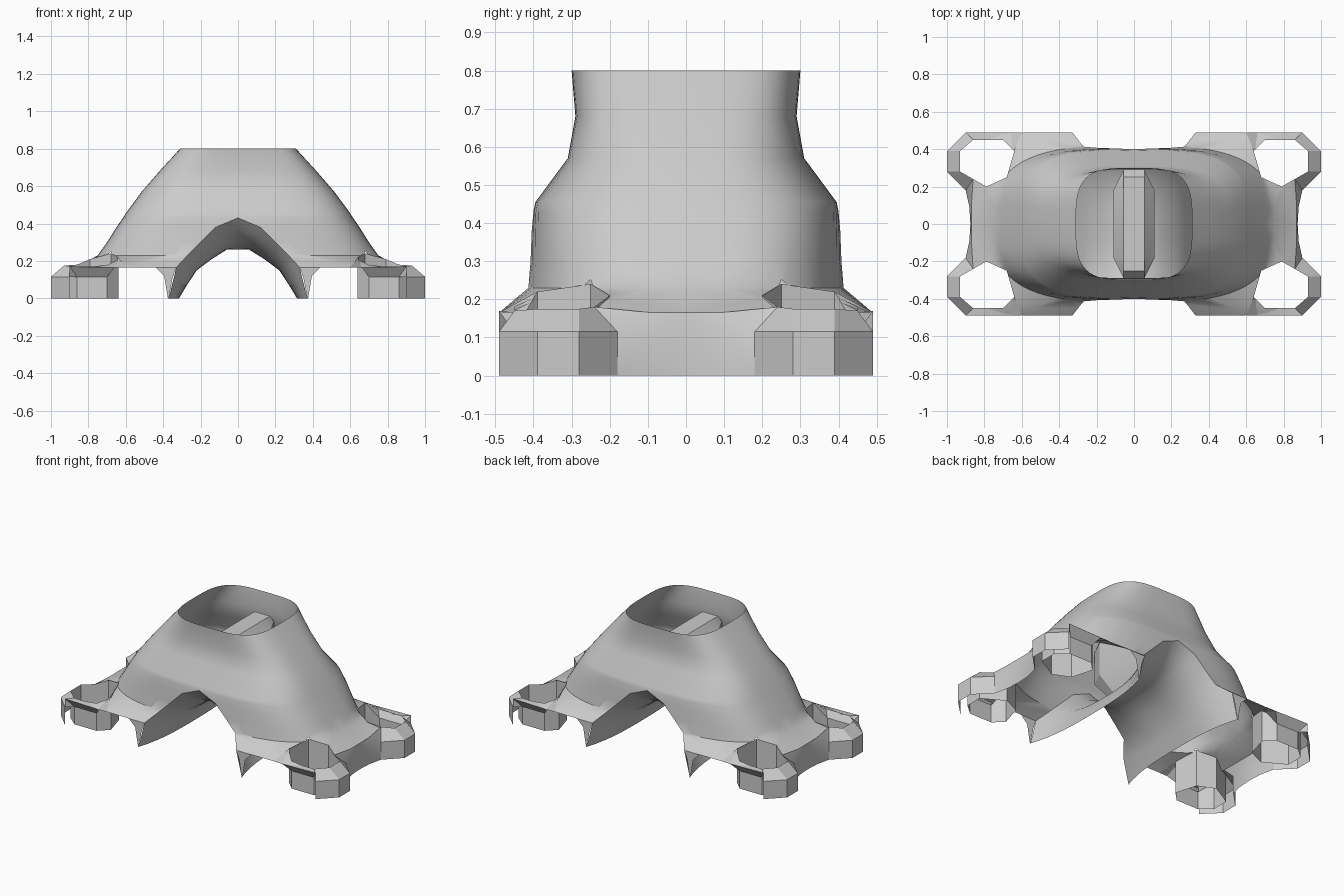
import bpy, bmesh, math
from mathutils import Vector

cube = bpy.data.objects.get("Cube")
if cube:
    bpy.data.objects.remove(cube, do_unlink=True)

grey = bpy.data.materials.new("plain_grey")
grey.use_nodes = True
colour = (0.6, 0.6, 0.6, 1)
grey.diffuse_color = colour
grey.node_tree.nodes["Principled BSDF"].inputs["Base Color"].default_value = colour


def loft(bm, rows, closed=False):
    """Skin a list of point rows with quads."""
    grid = [[bm.verts.new(p) for p in row] for row in rows]
    for a, b in zip(grid, grid[1:]):
        n = len(a)
        for i in range(n if closed else n - 1):
            j = (i + 1) % n
            bm.faces.new((a[i], a[j], b[j], b[i]))
    return grid


def finish(name, bm, angle=30, mirror=True):
    """Turn a bmesh into a named part, mirrored to all four quarters."""
    bmesh.ops.remove_doubles(bm, verts=bm.verts, dist=0.001)
    bmesh.ops.recalc_face_normals(bm, faces=bm.faces)
    mesh = bpy.data.meshes.new(name)
    bm.to_mesh(mesh)
    bm.free()
    mesh.materials.append(grey)
    ob = bpy.data.objects.new(name, mesh)
    bpy.context.collection.objects.link(ob)
    bpy.ops.object.select_all(action="DESELECT")
    ob.select_set(True)
    bpy.context.view_layer.objects.active = ob
    bpy.ops.object.shade_smooth_by_angle(angle=math.radians(angle))
    if mirror:
        mod = ob.modifiers.new("quarters", "MIRROR")
        mod.use_axis = (True, True, False)
        mod.merge_threshold = 0.002


# Octagonal lug hole, counter-clockwise in plan, with the wall height at each corner
HOLE = [(.93, .28, .175), (.93, .39, .175), (.86, .45, .115), (.70, .45, .115),
        (.64, .39, .22), (.68, .25, .24), (.79, .20, .21), (.86, .24, .18)]

# Body levels: height, half width, half depth, arch half width, squareness
LEVELS = [(.80, .31, .30, 0, 3.5), (.68, .42, .29, 0, 3.4),
          (.57, .515, .31, 0, 3.3), (.455, .60, .395, 0, 3.3),
          (.43, .615, .40, 0, 3.3), (.38, .65, .405, .12, 3.3),
          (.30, .70, .41, .20, 3.2), (.23, .75, .42, .27, 3),
          (.165, .87, .49, .33, 9)]


def section(z, a, b, arch, n, steps=14):
    """Quarter outline from the arch edge round to the outer side."""
    start = math.acos((arch / a) ** (n / 2))
    row = []
    for i in range(steps + 1):
        t = start * (1 - i / steps)
        x = a * max(math.cos(t), 0) ** (2 / n)
        y = b * max(math.sin(t), 0) ** (2 / n)
        row.append(Vector((x, y, z)))
    row[0].x, row[-1].y = arch, 0
    return row


body_rows = [section(*level) for level in LEVELS]

# Outer shell, with the lug hole cut through its flared skirt
bm = bmesh.new()
loft(bm, body_rows)
pairs = list(zip(HOLE, HOLE[1:] + HOLE[:1]))
for p, q in pairs:
    near = [f for f in bm.faces if max(v.co.z for v in f.verts) < .32]
    geom = set(near) | {e for f in near for e in f.edges} | {v for f in near for v in f.verts}
    bmesh.ops.bisect_plane(bm, geom=list(geom), plane_co=(p[0], p[1], 0),
                           plane_no=(q[1] - p[1], p[0] - q[0], 0))


def in_hole(c):
    return all((q[0] - p[0]) * (c.y - p[1]) - (q[1] - p[1]) * (c.x - p[0]) > 0
               for p, q in pairs)


bmesh.ops.delete(bm, geom=[f for f in bm.faces if in_hole(f.calc_center_median())],
                 context="FACES")
finish("arched_body", bm, 50)

# Saddle under the arch, joining the two legs and reaching the inner feet
edge = [Vector((.37, .49, 0)), body_rows[-1][0]]
edge += [row[0] for row in reversed(body_rows[4:-1])]
middle = [(.315, 0), (.27, .075), (.22, .15), (.14, .21), (.06, .26), (0, .26)]
rows = []
for k in range(9):
    s = k / 8
    rows.append([Vector((m[0] + (e.x - m[0]) * s ** 3, e.y * s, m[1] + (e.z - m[1]) * s ** 3))
                 for m, e in zip(middle, edge)])
bm = bmesh.new()
loft(bm, rows)
finish("arch_saddle", bm, 50)

# Small webs from the skirt edge down to the pointed inner feet
bm = bmesh.new()
loft(bm, [[(.37, .49, 0), (.35, .488, .11), (.33, .49, .165)],
          [(.375, .49, 0), (.395, .49, .12), (.44, .49, .165)]])
finish("foot_web", bm)

# Outer lug wall with its sloping rim, running on to the middle of the side
wall = [(.90, .49), (1, .39), (1, .28), (.90, .18), (.88, .09), (.875, 0)]
rim = [(.86, .45, .17), (.93, .39, .175), (.93, .28, .175), (.86, .24, .18),
       (.87, .09, .165), (.87, 0, .165)]
bm = bmesh.new()
loft(bm, [[(x, y, 0) for x, y in wall], [(x, y, .115) for x, y in wall], rim])
finish("lug_wall", bm)

# Lug socket, closed all the way round
bm = bmesh.new()
loft(bm, [[(x, y, 0) for x, y, z in HOLE], HOLE], closed=True)
finish("lug_socket", bm, 20)

# Overhanging lip from the socket front out to the skirt edge, and its flat top
front = [(.90, .49, .115), (.90, .49, .17), (.66, .49, .165), (.60, .49, .165)]
bm = bmesh.new()
loft(bm, [front, [HOLE[2], HOLE[2], HOLE[3], HOLE[4]]])
loft(bm, [front[1:], [(.86, .45, .17), (.70, .45, .17), (.64, .39, .20)]])
finish("lug_lip", bm, 20)

# Upright divider standing on the saddle inside the neck
outline = [(.11, .18), (.055, .29), (-.055, .29), (-.11, .18),
           (-.11, -.18), (-.055, -.29), (.055, -.29), (.11, -.18)]
crown = [(math.copysign(.055, x), math.copysign(.25 if abs(y) > .2 else .18, y), .68)
         for x, y in outline]
bm = bmesh.new()
grid = loft(bm, [[(x * .6, y * .6, .285) for x, y in outline],
                 [(x, y, .42) for x, y in outline],
                 [(x, y, .63) for x, y in outline], crown], closed=True)
bm.faces.new(grid[-1])
finish("neck_divider", bm, 20, mirror=False)
